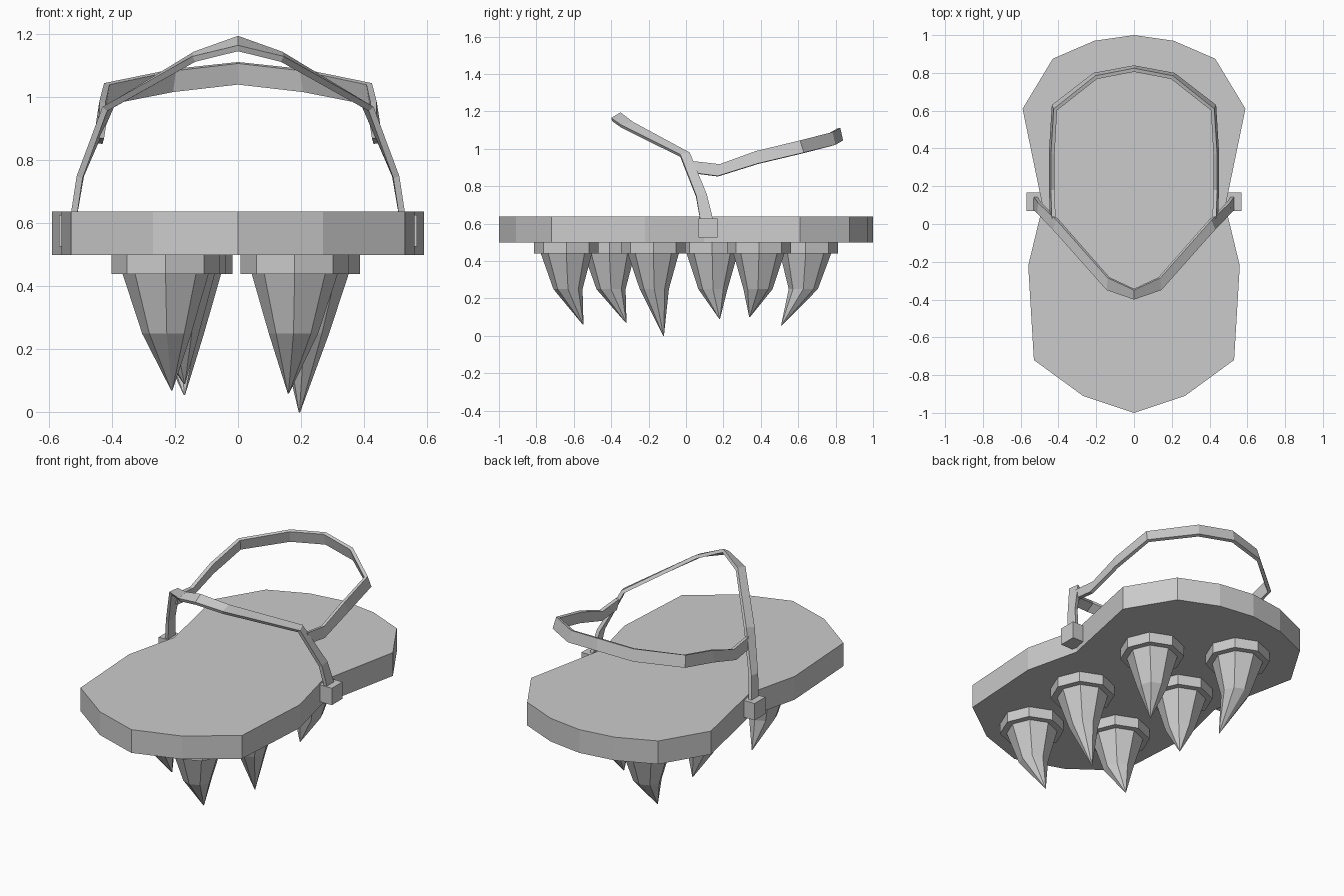
import bpy, bmesh
from math import sin, cos, pi

if "Cube" in bpy.data.objects:
    bpy.data.objects.remove(bpy.data.objects["Cube"])


def make_object(name, verts, faces):
    mesh = bpy.data.meshes.new(name)
    mesh.from_pydata(verts, [], faces)
    bm = bmesh.new()
    bm.from_mesh(mesh)
    if all(len(e.link_faces) == 2 for e in bm.edges):
        bmesh.ops.recalc_face_normals(bm, faces=bm.faces)
    bm.to_mesh(mesh)
    bm.free()
    obj = bpy.data.objects.new(name, mesh)
    bpy.context.collection.objects.link(obj)
    return obj


def loft(name, rings):
    """Closed, capped skin over rings of equal point count."""
    n = len(rings[0])
    verts = [p for r in rings for p in r]
    faces = [tuple(range(n)), tuple(range(len(verts) - n, len(verts)))]
    for k in range(len(rings) - 1):
        for i in range(n):
            j = (i + 1) % n
            faces.append((k * n + i, k * n + j, (k + 1) * n + j, (k + 1) * n + i))
    return make_object(name, verts, faces)


def circle(x, y, z, r, n=8):
    return [(x + r * cos(2 * pi * i / n), y + r * sin(2 * pi * i / n), z) for i in range(n)]


def mirror_x(p):
    return (-p[0],) + tuple(p[1:])


def ribbon(name, half):
    """Strap from right-hand (edge, edge) stations, last one on the centre line."""
    stations = half + [tuple(mirror_x(p) for p in s) for s in half[-2::-1]]
    verts = [p for s in stations for p in s]
    faces = [(2 * i, 2 * i + 1, 2 * i + 3, 2 * i + 2) for i in range(len(stations) - 1)]
    obj = make_object(name, verts, faces)
    solid = obj.modifiers.new("thickness", 'SOLIDIFY')
    solid.thickness = 0.02
    solid.offset = -1
    return obj


# Sole plate
right = [(0, -1), (0.27, -0.91), (0.53, -0.72), (0.56, -0.22), (0.484, 0.095),
         (0.59, 0.61), (0.43, 0.875), (0.21, 0.97), (0, 1)]
outline = right + [mirror_x(p) for p in right[-2:0:-1]]
loft("sole", [[(x, y, z) for x, y in outline] for z in (0.5, 0.638)])

# Spikes with round collars: base (x, y), tip (x, y, z)
spikes = [((0.18, -0.64), (0.16, -0.55, 0.06)),
          ((0.215, -0.175), (0.195, -0.12, 0.0)),
          ((0.20, 0.39), (0.17, 0.34, 0.10)),
          ((-0.23, -0.41), (-0.21, -0.32, 0.07)),
          ((-0.21, 0.14), (-0.17, 0.18, 0.09)),
          ((-0.19, 0.64), (-0.17, 0.51, 0.055))]
for k, ((x, y), (tx, ty, tz)) in enumerate(spikes, 1):
    loft(f"spike_collar_{k}", [circle(x, y, 0.44, 0.172), circle(x, y, 0.505, 0.172)])
    mx, my = x + (tx - x) * 0.2, y + (ty - y) * 0.1
    loft(f"spike_{k}", [circle(x, y, 0.445, 0.138), circle(mx, my, 0.25, 0.078),
                        circle(tx, ty, tz, 0.002)])

# Strap anchor blocks
for side, s in (("right", 1), ("left", -1)):
    bpy.ops.mesh.primitive_cube_add(size=0.1, location=(s * 0.518, 0.118, 0.577))
    bpy.context.object.name = f"strap_block_{side}"

# Toe strap: (front edge, back edge)
ribbon("toe_strap", [((0.535, 0.08, 0.60), (0.535, 0.15, 0.60)),
                     ((0.512, 0.055, 0.75), (0.508, 0.112, 0.755)),
                     ((0.43, -0.03, 0.97), (0.41, 0.02, 0.98)),
                     ((0.145, -0.35, 1.13), (0.14, -0.285, 1.145)),
                     ((0, -0.40, 1.165), (0, -0.35, 1.195))])

# Heel strap: (top edge, bottom edge)
ribbon("heel_strap", [((0.435, 0.03, 0.935), (0.445, 0.04, 0.872)),
                      ((0.44, 0.18, 0.918), (0.45, 0.17, 0.855)),
                      ((0.44, 0.37, 0.987), (0.45, 0.385, 0.922)),
                      ((0.425, 0.61, 1.045), (0.435, 0.63, 0.98)),
                      ((0.205, 0.785, 1.09), (0.215, 0.80, 1.022)),
                      ((0, 0.825, 1.112), (0, 0.84, 1.045))])
